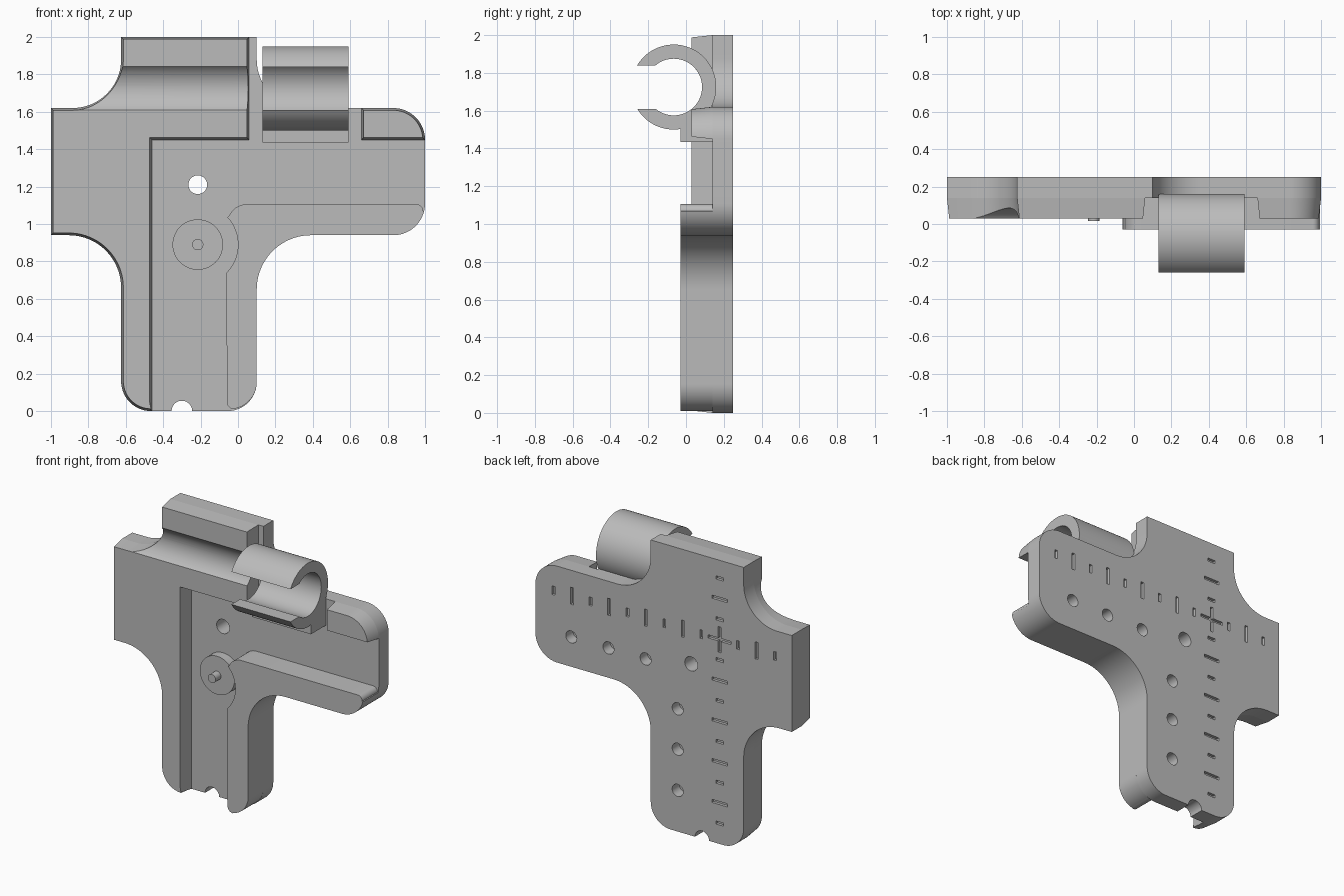
import bpy, bmesh
from math import cos, sin, radians
from mathutils import Vector

old = bpy.data.objects.get("Cube")
if old:
    bpy.data.objects.remove(old, do_unlink=True)

grey = bpy.data.materials.new("plain grey")
grey.use_nodes = True
grey.diffuse_color = (0.5, 0.5, 0.5, 1)
grey.node_tree.nodes["Principled BSDF"].inputs["Base Color"].default_value = (0.5, 0.5, 0.5, 1)


def arc(cx, cz, r, a0, a1, n=20):
    angles = [radians(a0 + (a1 - a0) * i / n) for i in range(n + 1)]
    return [(cx + r * cos(a), cz + r * sin(a)) for a in angles]


def circle(cx, cz, r, n=40):
    return arc(cx, cz, r, 0, 360, n)[:-1]


def rect(cx, cz, w, h):
    return [(cx - w / 2, cz - h / 2), (cx + w / 2, cz - h / 2),
            (cx + w / 2, cz + h / 2), (cx - w / 2, cz + h / 2)]


def inset(points, d):
    """Move a counter-clockwise outline inwards by d."""
    result = []
    for i, p in enumerate(points):
        p = Vector(p)
        e0 = (p - Vector(points[i - 1])).normalized()
        e1 = (Vector(points[(i + 1) % len(points)]) - p).normalized()
        n0, n1 = Vector((-e0.y, e0.x)), Vector((-e1.y, e1.x))
        result.append(tuple(p + (n0 + n1) * d / (1 + n0.dot(n1))))
    return result


def add_prism(bm, points, lo, hi, axis="y", draft=0):
    """Extrude an outline along y (outline in x, z) or x (outline in y, z)."""
    place = (lambda p, d: (p[0], d, p[1])) if axis == "y" else (lambda p, d: (d, p[0], p[1]))
    front = inset(points, draft) if draft else points
    a = [bm.verts.new(place(p, lo)) for p in front]
    b = [bm.verts.new(place(p, hi)) for p in points]
    bm.faces.new(a)
    bm.faces.new(b[::-1])
    for i in range(len(a)):
        bm.faces.new((a[i - 1], b[i - 1], b[i], a[i]))


def make(name, prisms):
    bm = bmesh.new()
    for p in prisms:
        add_prism(bm, *p)
    bmesh.ops.recalc_face_normals(bm, faces=bm.faces)
    mesh = bpy.data.meshes.new(name)
    bm.to_mesh(mesh)
    bm.free()
    mesh.materials.append(grey)
    obj = bpy.data.objects.new(name, mesh)
    bpy.context.collection.objects.link(obj)
    return obj


def carve(obj, prisms):
    cutter = make("cutter", prisms)
    mod = obj.modifiers.new("cut", "BOOLEAN")
    mod.operation, mod.solver, mod.object = "DIFFERENCE", "EXACT", cutter
    graph = bpy.context.evaluated_depsgraph_get()
    obj.data = bpy.data.meshes.new_from_object(obj.evaluated_get(graph))
    obj.modifiers.clear()
    bpy.data.objects.remove(cutter, do_unlink=True)


FRONT, MID, BACK = 0.03, 0.14, 0.25

# Outline pieces shared by the plate and the raised parts
foot_left = arc(-0.465, 0.16, 0.16, 180, 270)
inner_corner = arc(0.39, 0.65, 0.29, 180, 90)
left_side = ([(-0.625, 2)] + arc(-0.885, 1.88, 0.26, 0, -90) + [(-1, 1.62), (-1, 0.94)]
             + arc(-0.905, 0.66, 0.28, 90, 0))

# Cross-shaped back plate
plate = make("back_plate", [(
    foot_left + arc(-0.3, 0, 0.055, 180, 0) + arc(-0.055, 0.155, 0.155, 270, 360)
    + inner_corner + arc(0.83, 1.11, 0.17, 270, 360) + arc(0.83, 1.45, 0.17, 0, 90)
    + arc(0.36, 1.88, 0.26, 270, 180) + [(0.1, 2)] + left_side, MID, BACK)])

# Through hole, blind holes and ruler ticks on the back
cx, cz, step = -0.4375, 1.44, 0.144
cuts = [(circle(-0.215, 1.21, 0.05), 0, 0.4)]
for x, z in [(0.72, 1.15), (0.43, 1.15), (0.14, 1.15), (-0.11, 0.865), (-0.11, 0.58), (-0.11, 0.29)]:
    cuts.append((circle(x, z, 0.043), 0.17, 0.4))
for i in range(-9, 10):
    size = 0.12 if i % 2 == 0 else 0.06
    if i and i >= -3:
        cuts.append((rect(cx + i * step, cz, 0.022, size), 0.23, 0.4))
    if i and i <= 3:
        cuts.append((rect(cx, cz + i * step, size, 0.022), 0.23, 0.4))
w, l = 0.011, 0.09
plus = []
for sx, sz in [(1, 1), (-1, 1), (-1, -1), (1, -1)]:
    corner = [(sx * l, sz * w), (sx * w, sz * w), (sx * w, sz * l)]
    plus += corner if sx * sz > 0 else corner[::-1]
cuts.append(([(cx + x, cz + z) for x, z in plus], 0.23, 0.4))
carve(plate, cuts)

# Raised block with a round groove along its upper arm
block = make("raised_block", [(
    foot_left + [(-0.46, 0), (-0.46, 1.45), (0.06, 1.45), (0.06, 2)] + left_side,
    FRONT, MID, "y", 0.012)])
TY, TZ = -0.065, 1.725
carve(block, [(circle(TY, TZ, 0.15, 64), -1.3, 0.4, "x")])

# Small raised pad on the right arm
make("end_pad", [([(0.66, 1.45), (1, 1.45)] + arc(0.83, 1.45, 0.17, 0, 90)[1:]
                  + [(0.66, 1.62)], FRONT, MID, "y", 0.012)])

# L-shaped rib, curved around the disc
make("corner_rib", [(
    arc(-0.02, 0.05, 0.04, 180, 270, 8) + arc(-0.045, 0.155, 0.145, 285, 360) + inner_corner
    + arc(0.83, 1.11, 0.17, 270, 345) + arc(0.955, 1.07, 0.035, 0, 90, 8)
    + arc(0.045, 1.005, 0.1, 90, 158) + arc(-0.215, 0.89, 0.215, 43, -44), -0.03, MID)])

# Pivot disc and pin
make("pivot_disc", [(circle(-0.215, 0.89, 0.135, 48), 0.075, MID)])
make("pivot_pin", [(circle(-0.215, 0.89, 0.03, 24), 0.015, 0.08)])

# Open tube clip and its mount
make("tube_clip", [(arc(TY, TZ, 0.225, -149.3, 149.3, 60) + arc(TY, TZ, 0.15, 129.9, -129.9, 60),
                    0.13, 0.59, "x")])
make("clip_mount", [([(-0.03, 1.435), (0.145, 1.435), (0.145, 1.62)]
                     + arc(TY, TZ, 0.2, -30, -80), 0.13, 0.59, "x")])

# Smooth curves, sharp edges
for obj in bpy.context.collection.objects:
    if obj.type == "MESH" and obj.data.materials and obj.data.materials[0] == grey:
        obj.data.shade_smooth()
        obj.data.set_sharp_from_angle(angle=radians(30))
